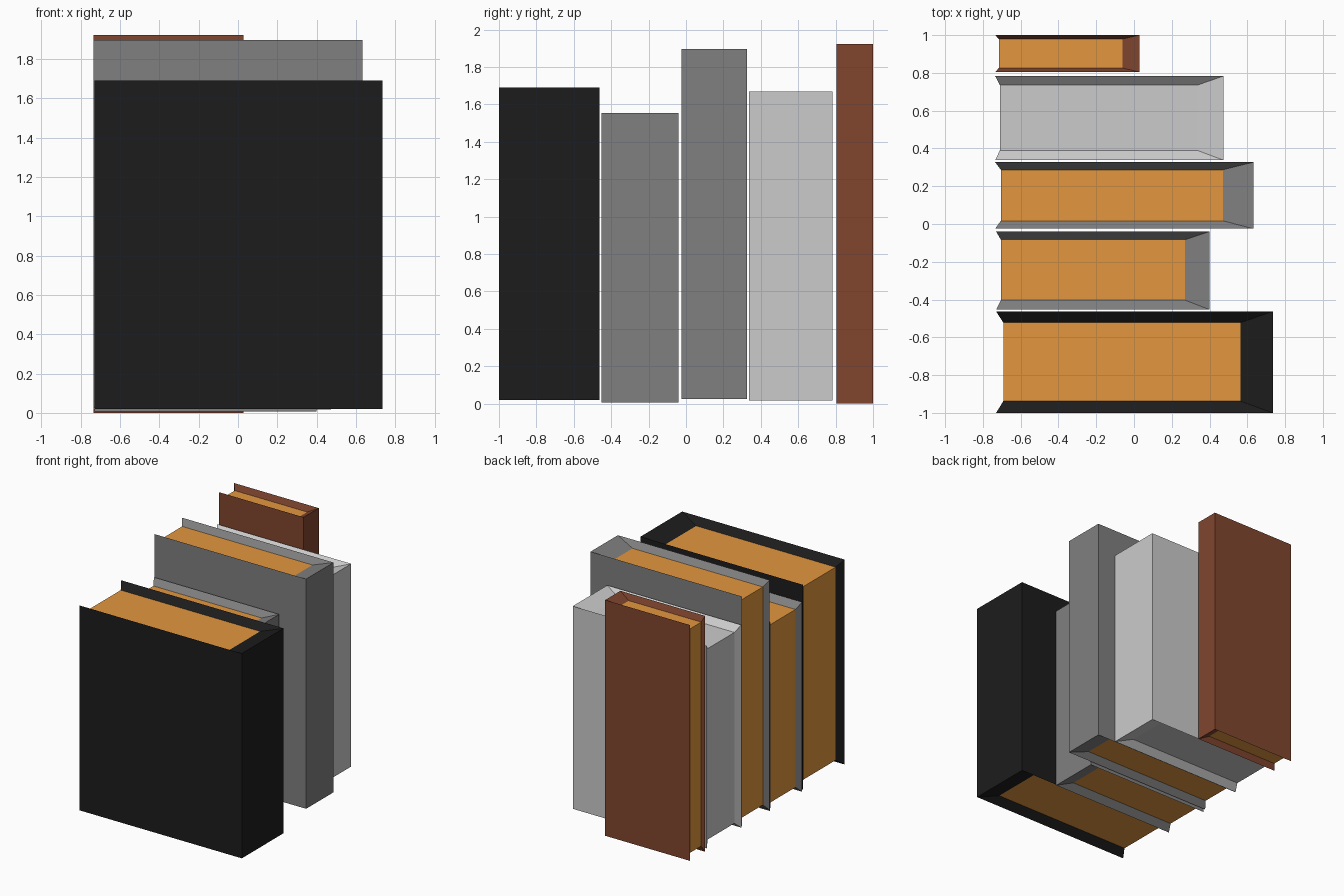
import bpy, bmesh
from mathutils import Vector

if "Cube" in bpy.data.objects:
    bpy.data.objects.remove(bpy.data.objects["Cube"])


def material(name, rgb):
    m = bpy.data.materials.new(name)
    m.diffuse_color = (*rgb, 1)
    m.use_nodes = True
    m.node_tree.nodes["Principled BSDF"].inputs["Base Color"].default_value = m.diffuse_color
    return m


PAPER = material("paper", (0.77, 0.31, 0.05))
BLACK = material("black_cloth", (0.0115, 0.0115, 0.0115))
GREY = material("grey_cloth", (0.215, 0.215, 0.215))
BROWN = material("brown_leather", (0.22, 0.061, 0.028))
PALE = material("pale_cloth", (0.80, 0.80, 0.80))


def box(bm, lo, hi):
    """Box between two corners; returns vertices keyed by corner signs, and faces."""
    verts = bmesh.ops.create_cube(bm, size=2)["verts"]
    faces = list({f for v in verts for f in v.link_faces})
    bm.normal_update()
    sides = [(f, tuple(round(c) for c in f.normal)) for f in faces]
    keyed = {}
    for v in verts:
        key = tuple(round(c) for c in v.co)
        keyed[key] = v
        v.co = Vector([hi[i] if key[i] > 0 else lo[i] for i in range(3)])
    return keyed, sides


def book(name, outer_lo, outer_hi, page_lo, page_hi, cover, paper):
    """Hard cover whose rims slope in to a recessed page block; spine at +x."""
    bm = bmesh.new()
    open_sides = {(0, 0, 1), (0, 0, -1), (-1, 0, 0)}
    outer, outer_sides = box(bm, outer_lo, outer_hi)
    inner, inner_sides = box(bm, page_lo, page_hi)

    # cover keeps spine and boards, page block keeps head, tail and fore-edge
    bmesh.ops.delete(bm, context="FACES_ONLY",
                     geom=[f for f, n in outer_sides if n in open_sides]
                     + [f for f, n in inner_sides if n not in open_sides])
    for f in bm.faces:
        f.material_index = 0 if any(v in f.verts for v in outer.values()) else 1

    # sloping rims between cover edge and pages
    key_of = {v: k for k, v in outer.items()}
    for e in [e for e in bm.edges if e.is_boundary and e.verts[0] in key_of]:
        a, b = e.verts
        bm.faces.new((a, b, inner[key_of[b]], inner[key_of[a]])).material_index = 0
    loose = [e for e in bm.edges if not e.link_faces]
    if loose:
        bmesh.ops.delete(bm, geom=loose, context="EDGES")
    bmesh.ops.recalc_face_normals(bm, faces=bm.faces)

    mesh = bpy.data.meshes.new(name)
    bm.to_mesh(mesh)
    bm.free()
    mesh.materials.append(cover)
    mesh.materials.append(paper)
    bpy.context.collection.objects.link(bpy.data.objects.new(name, mesh))


# name, cover x/y/z ranges, page x/y ranges, materials
BOOKS = [
    ("black_book", (-0.73, 0.735), (-1.0, -0.463), (0.02, 1.69),
     (-0.692, 0.565), (-0.938, -0.522), BLACK, PAPER),
    ("short_grey_book", (-0.73, 0.40), (-0.453, -0.04), (0.007, 1.553),
     (-0.705, 0.27), (-0.403, -0.083), GREY, PAPER),
    ("tall_grey_book", (-0.735, 0.632), (-0.025, 0.327), (0.024, 1.897),
     (-0.705, 0.47), (0.017, 0.287), GREY, PAPER),
    ("pale_book", (-0.735, 0.473), (0.338, 0.783), (0.018, 1.67),
     (-0.71, 0.335), (0.39, 0.735), PALE, PALE),
    ("thin_brown_book", (-0.735, 0.028), (0.805, 1.0), (0.0, 1.922),
     (-0.715, -0.062), (0.826, 0.979), BROWN, PAPER),
]
RECESS = 0.048  # depth of the pages below the cover rim

for name, x, y, z, px, py, cover, paper in BOOKS:
    pz = (z[0] + RECESS, z[1] - RECESS)
    lo, hi = zip(x, y, z)
    page_lo, page_hi = zip(px, py, pz)
    book(name, lo, hi, page_lo, page_hi, cover, paper)
